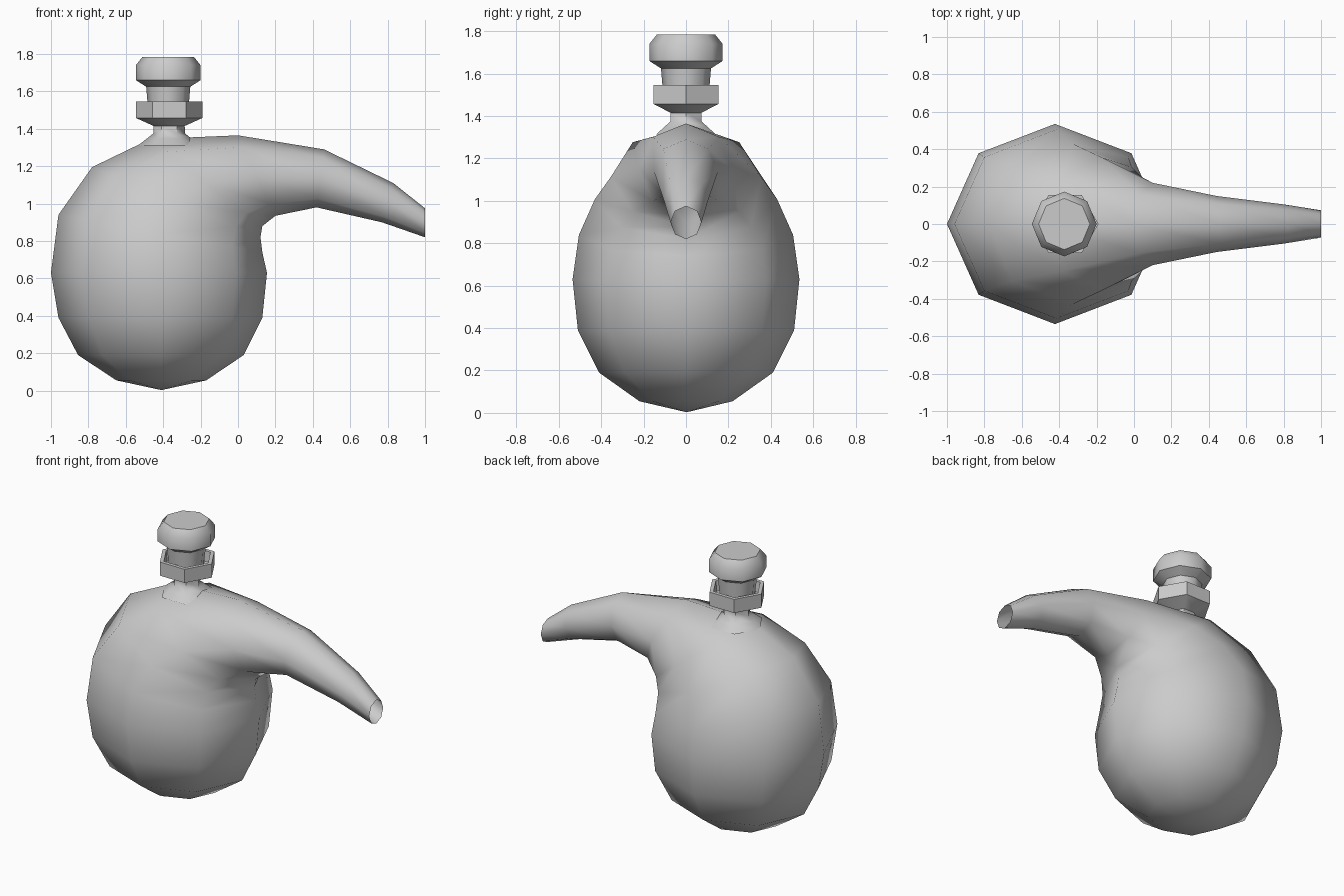
import bpy, bmesh, math
from mathutils import Vector

if "Cube" in bpy.data.objects:
    bpy.data.objects.remove(bpy.data.objects["Cube"])


def loft(name, rings, start=None, end=None, angle=None):
    """Skin a list of point rings; optional pole points close the ends."""
    bm = bmesh.new()
    loops = [[bm.verts.new(p) for p in ring] for ring in rings]
    n = len(loops[0])
    for a, b in zip(loops, loops[1:]):
        for i in range(n):
            j = (i + 1) % n
            bm.faces.new((a[i], a[j], b[j], b[i]))
    for pole, loop in ((start, loops[0]), (end, loops[-1])):
        if pole is not None:
            v = bm.verts.new(pole)
            for i in range(n):
                bm.faces.new((v, loop[i], loop[(i + 1) % n]))
    bmesh.ops.recalc_face_normals(bm, faces=bm.faces)
    me = bpy.data.meshes.new(name)
    bm.to_mesh(me)
    bm.free()
    ob = bpy.data.objects.new(name, me)
    bpy.context.collection.objects.link(ob)
    bpy.ops.object.select_all(action='DESELECT')
    ob.select_set(True)
    bpy.context.view_layer.objects.active = ob
    if angle is None:
        bpy.ops.object.shade_smooth()
    else:
        bpy.ops.object.shade_smooth_by_angle(angle=math.radians(angle))
    return ob


def tilted_ring(x0, z0, x1, z1, w, n=8):
    """Ellipse between an outer and an inner point in the xz plane."""
    a, b = Vector((x0, 0, z0)), Vector((x1, 0, z1))
    c, u = (a + b) / 2, (b - a) / 2
    return [c + u * math.cos(t) + Vector((0, w * math.sin(t), 0))
            for t in (2 * math.pi * i / n for i in range(n))]


def flat_rings(cx, profile, n):
    return [tilted_ring(cx + r, z, cx - r, z, r, n) for r, z in profile]


# Bulb bending over into the tapering spout (open at the tip)
sections = [
    (-0.65, 0.055, -0.17, 0.055, 0.22),
    (-0.855, 0.19, 0.03, 0.19, 0.41),
    (-0.96, 0.39, 0.13, 0.39, 0.51),
    (-1.00, 0.63, 0.155, 0.63, 0.535),
    (-0.96, 0.94, 0.13, 0.74, 0.505),
    (-0.78, 1.195, 0.12, 0.82, 0.43),
    (-0.47, 1.345, 0.13, 0.88, 0.355),
    (0.00, 1.365, 0.20, 0.935, 0.22),
    (0.46, 1.29, 0.42, 0.98, 0.15),
    (0.83, 1.11, 0.77, 0.90, 0.105),
    (1.00, 0.975, 1.00, 0.82, 0.073),
]
loft("flask_body", [tilted_ring(*s) for s in sections], start=(-0.41, 0.003, 0.003))

# Six-sided filler neck: flared foot, narrow throat, hollow collar
neck = [(0.165, 1.312), (0.12, 1.347), (0.085, 1.375), (0.083, 1.415),
        (0.178, 1.458), (0.178, 1.547), (0.152, 1.547), (0.145, 1.48)]
loft("filler_neck", flat_rings(-0.368, neck, 6), end=(-0.368, 0, 1.45), angle=50)

# Eight-sided stopper sitting in the collar
stopper = [(0.105, 1.47), (0.118, 1.625), (0.173, 1.66), (0.173, 1.74), (0.137, 1.785)]
loft("stopper", flat_rings(-0.373, stopper, 8), start=(-0.373, 0, 1.47),
     end=(-0.373, 0, 1.785), angle=50)
